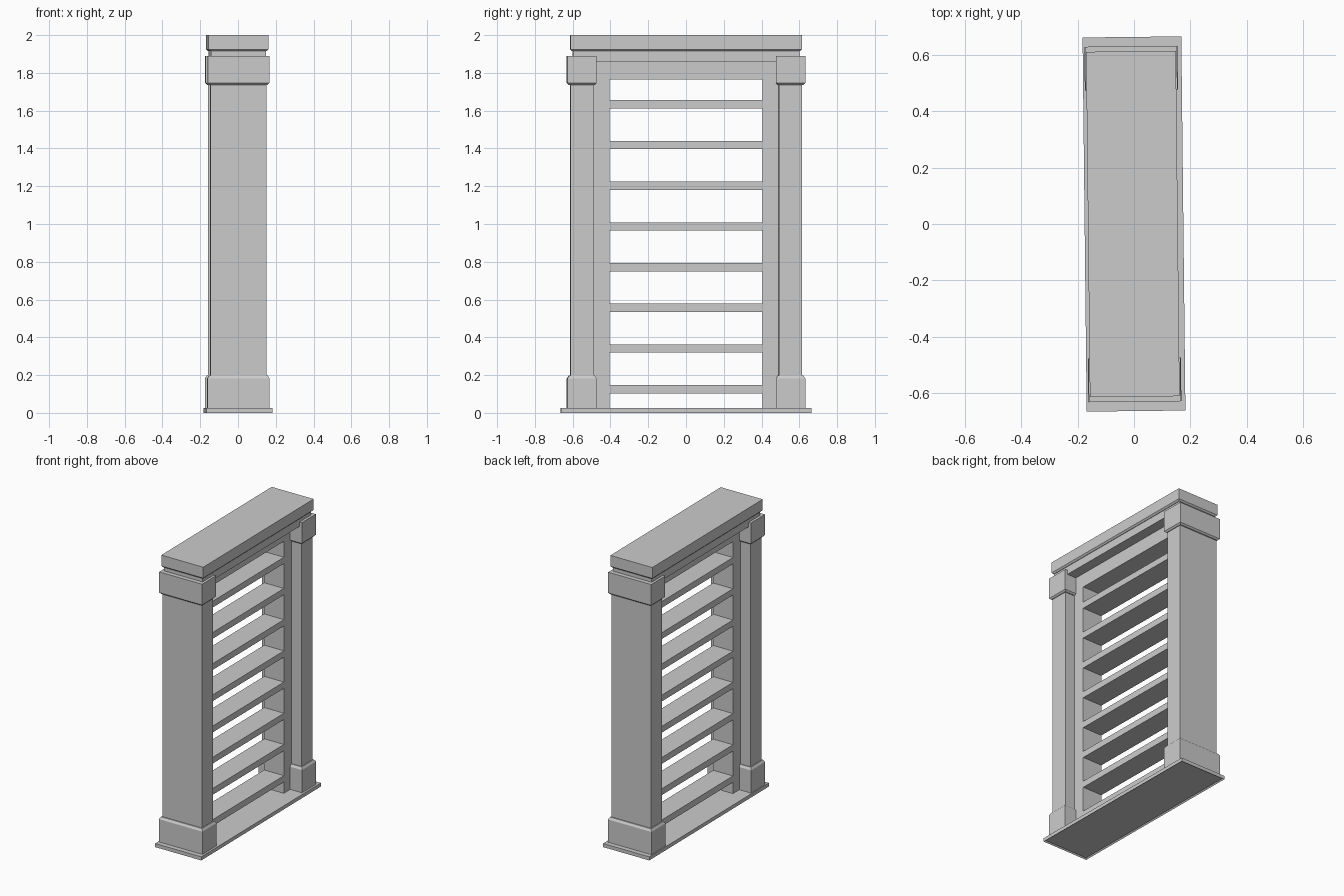
import bpy
import bmesh
from mathutils import Matrix, Vector

if "Cube" in bpy.data.objects:
    bpy.data.objects.remove(bpy.data.objects["Cube"], do_unlink=True)

grey = bpy.data.materials.new("stone_grey")
grey.use_nodes = True
grey.diffuse_color = (0.6, 0.6, 0.6, 1)
grey.node_tree.nodes["Principled BSDF"].inputs["Base Color"].default_value = (0.6, 0.6, 0.6, 1)

YAW = 0.011      # the whole piece stands turned very slightly
SHIFT = -0.004   # the upper parts sit slightly off the plinth centre


def finish(name, bm, shift=SHIFT):
    bm.transform(Matrix.Rotation(YAW, 4, "Z") @ Matrix.Translation((shift, 0, 0)))
    bmesh.ops.recalc_face_normals(bm, faces=bm.faces)
    mesh = bpy.data.meshes.new(name)
    bm.to_mesh(mesh)
    bm.free()
    mesh.materials.append(grey)
    obj = bpy.data.objects.new(name, mesh)
    bpy.context.collection.objects.link(obj)
    return obj


def block(half_x, y0, y1, z0, z1):
    bm = bmesh.new()
    bmesh.ops.create_cube(bm, size=1)
    size = Vector((2 * half_x, y1 - y0, z1 - z0))
    for v in bm.verts:
        v.co = Vector(a * b for a, b in zip(v.co, size)) + Vector((0, (y0 + y1) / 2, (z0 + z1) / 2))
    return bm


def box(name, *dims):
    return finish(name, block(*dims))


def chamfered(name, half_x, y0, y1, z0, z1, sign, drop=0.015):
    # Sloping shoulder on the top (sign 1) or bottom (sign -1)
    bm = block(half_x, y0, y1, z0, z1)
    bm.normal_update()
    face = next(f for f in bm.faces if f.normal.z * sign > 0.9)
    bmesh.ops.inset_individual(bm, faces=[face], thickness=0.014)
    for v in face.verts:
        v.co.z += sign * drop
    return finish(name, bm)


# Plinth with a shallow recess underneath
bm = block(0.175, -0.663, 0.663, 0, 0.025)
bm.normal_update()
under = next(f for f in bm.faces if f.normal.z < -0.9)
bmesh.ops.inset_individual(bm, faces=[under], thickness=0.012)
for v in under.verts:
    v.co.z += 0.008
finish("plinth", bm, 0)

# Two columns with foot, capital and recessed inner jamb
for side, s in (("front", -1), ("back", 1)):
    def span(a, b):
        return sorted((s * a, s * b))
    box(side + "_column", 0.149, *span(0.49, 0.613), 0.025, 1.89)
    box(side + "_jamb", 0.075, *span(0.405, 0.49), 0.025, 1.86)
    chamfered(side + "_foot", 0.165, *span(0.475, 0.63), 0.025, 0.182, 1)
    chamfered(side + "_capital", 0.163, *span(0.475, 0.63), 1.747, 1.89, -1, 0.01)

# Header: recessed rail, lintel and cap slab
box("head_rail", 0.075, -0.49, 0.49, 1.765, 1.86)
box("lintel", 0.146, -0.6, 0.6, 1.86, 1.915)
chamfered("cap_slab", 0.159, -0.612, 0.612, 1.925, 2, -1, 0.01)

# Eight slats, evenly spaced between the jambs
for i in range(8):
    z = 0.125 + i * 0.2155
    box(f"slat_{i + 1}", 0.075, -0.41, 0.41, z - 0.022, z + 0.022)
